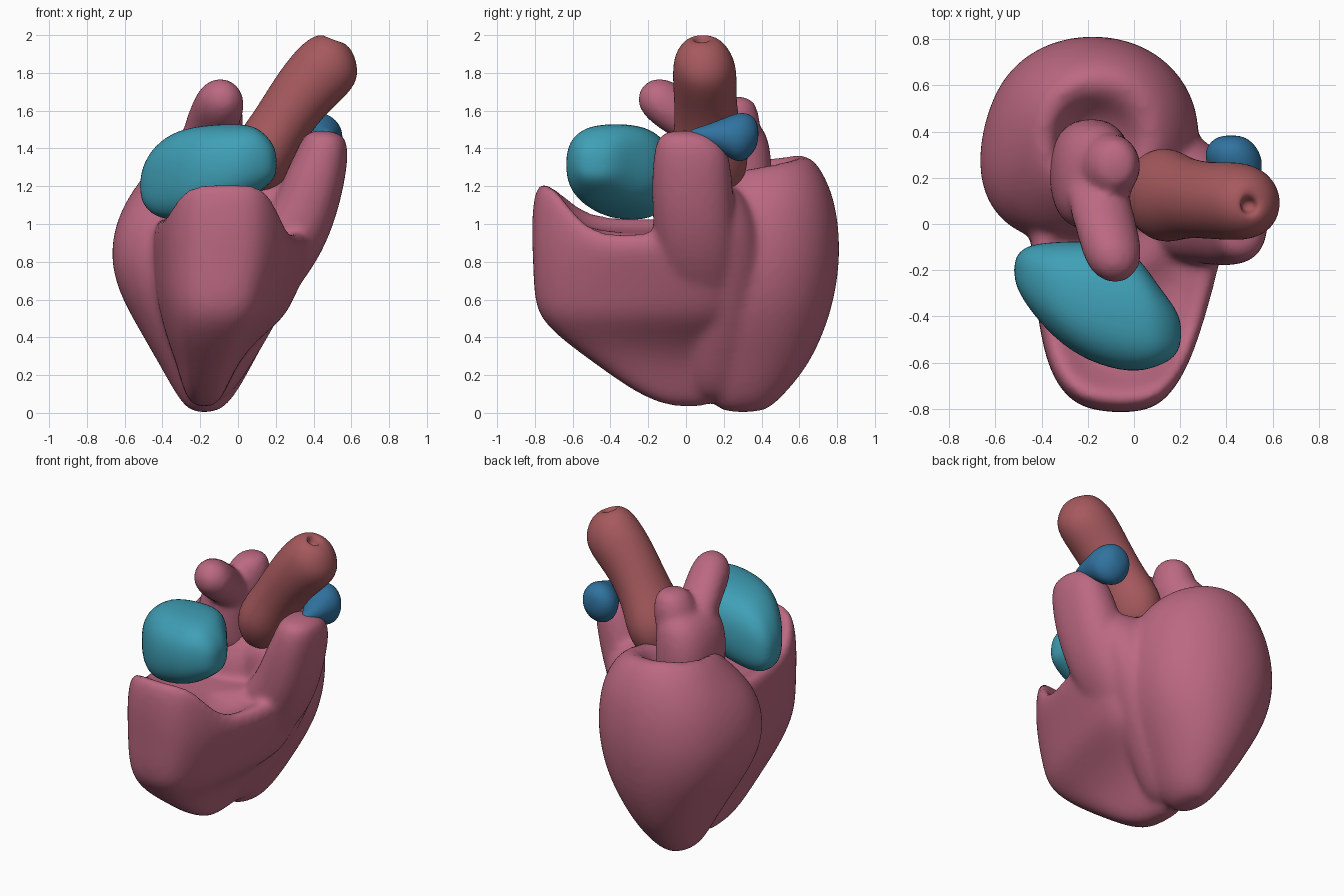
import bpy, bmesh, math

SIDES = 20


def material(name, rgb):
    m = bpy.data.materials.new(name)
    m.diffuse_color = (*rgb, 1)
    return m


def loft(bm, rings, p=2.0, swap=False, warp=None):
    """Skin superellipse rings (x, y, z, rx, ry, tilt about y); swap exchanges y and z."""
    loops = []
    for x, y, z, rx, ry, tilt in rings:
        t, loop = math.radians(tilt), []
        for i in range(SIDES):
            a = 2 * math.pi * i / SIDES
            c, s = math.cos(a), math.sin(a)
            u = rx * math.copysign(abs(c) ** (2 / p), c)
            v = ry * math.copysign(abs(s) ** (2 / p), s)
            co = (x + u * math.cos(t), y + v, z - u * math.sin(t))
            if swap:
                co = (co[0], co[2], co[1])
            if warp:
                co = warp(*co)
            loop.append(bm.verts.new(co))
        loops.append(loop)
    for a, b in zip(loops, loops[1:]):
        for i in range(SIDES):
            j = (i + 1) % SIDES
            bm.faces.new((a[i], a[j], b[j], b[i]))
    bm.faces.new(loops[0][::-1])
    bm.faces.new(loops[-1])


def finish(name, bm, mat, merge=0):
    """Make a smooth object; merge > 0 blends overlapping lofts into one skin."""
    bmesh.ops.recalc_face_normals(bm, faces=bm.faces)
    for f in bm.faces:
        f.smooth = True
    me = bpy.data.meshes.new(name)
    bm.to_mesh(me)
    bm.free()
    me.materials.append(mat)
    ob = bpy.data.objects.new(name, me)
    bpy.context.collection.objects.link(ob)
    sub = ob.modifiers.new("subdivide", 'SUBSURF')
    sub.levels = sub.render_levels = 2
    if merge:
        r = ob.modifiers.new("merge", 'REMESH')
        r.mode = 'VOXEL'
        r.voxel_size = 0.02
        r.use_smooth_shade = True
        s = ob.modifiers.new("soften", 'SMOOTH')
        s.factor = 0.5
        s.iterations = merge
    return ob


pink = material("muscle_pink", (0.50, 0.14, 0.22))
red = material("artery_red", (0.38, 0.10, 0.11))
teal = material("atrium_teal", (0.05, 0.35, 0.47))
blue = material("vessel_blue", (0.03, 0.17, 0.35))


# Ventricles: rounded back chamber, fuller at the front left, top rising to the back
def back_chamber(x, y, z):
    d = .2 * max(0, .20 - x - y - .35) * min(1, z / .6)
    if z > 1.0:
        z += .17 * (y - .55) * min(1, (z - 1.0) / .2)
    return x - d, y - d, z


bm = bmesh.new()
loft(bm, [
    (-.18, .30, .00, .06, .11, 0), (-.17, .31, .06, .14, .18, 0),
    (-.17, .35, .25, .245, .31, 0), (-.17, .375, .50, .385, .39, 0),
    (-.18, .38, .68, .45, .425, 0), (-.18, .38, .87, .475, .445, 0),
    (-.17, .38, 1.10, .44, .42, 0), (-.15, .38, 1.27, .35, .34, 4),
    (-.15, .38, 1.36, .26, .26, 5), (-.16, .37, 1.34, .18, .18, 4),
    (-.18, .33, 1.20, .12, .13, 0)], p=2.08, warp=back_chamber)


# Front chamber: open bowl, narrower and taller at the front, rim lower on the right
def bowl(x, y, z):
    k = .35 if x > -.06 else .15
    x = -.06 + (x + .06) * (1 + k * (y + .26) / .55)
    lift = min(1, max(0, (-.5 - y) / .2))
    if z > .9:
        z += .22 * lift * (z - .9) / .1
        if x > 0 and -.6 < y < -.2:
            z -= .06
        elif x < -.2 and y > -.55:
            z += .03
    return x, y, z


loft(bm, [
    (-.17, .02, .03, .05, .10, 0), (-.17, -.03, .10, .10, .23, 0),
    (-.16, -.13, .25, .15, .34, 0), (-.14, -.20, .38, .22, .45, 0),
    (-.09, -.24, .50, .305, .54, 0), (-.08, -.25, .62, .345, .56, 0),
    (-.05, -.25, .80, .385, .565, 0), (-.04, -.25, .93, .40, .575, 0),
    (-.04, -.25, 1.0, .375, .555, 0), (-.04, -.25, 1.0, .31, .47, 0),
    (-.04, -.24, .94, .25, .38, 0), (-.04, -.24, .96, .10, .15, 0)],
    p=3.2, warp=bowl)

# Outflow horn rising on the right
loft(bm, [
    (.03, .08, .50, .15, .20, 20), (.10, .08, .66, .18, .22, 20),
    (.24, .06, .87, .20, .23, 20), (.35, .04, 1.06, .175, .22, 12),
    (.41, .03, 1.25, .16, .215, 8), (.455, .03, 1.40, .135, .20, 6),
    (.465, -.01, 1.50, .10, .13, 5)], p=2.3)

# Wall filling the groove between both chambers and the horn
loft(bm, [
    (-.15, .16, .05, .09, .15, 0), (-.09, .18, .28, .18, .20, 0),
    (.00, .21, .50, .22, .22, 0), (.10, .22, .80, .265, .22, 0),
    (.14, .20, 1.0, .29, .20, 0), (.18, .16, 1.13, .24, .17, 0),
    (.20, .14, 1.22, .14, .10, 0)])
finish("ventricles", bm, pink, 10)

# Left atrium: body with a front stump and a broad back shoulder
bm = bmesh.new()
loft(bm, [
    (-.17, .23, 1.00, .17, .20, 0), (-.19, .215, 1.22, .185, .25, 0),
    (-.18, .21, 1.43, .175, .24, 0), (-.13, .20, 1.57, .12, .19, 0)], p=2.4)
loft(bm, [
    (-.17, 1.43, .22, .13, .13, 0), (-.15, 1.50, .09, .14, .15, 0),
    (-.11, 1.60, -.05, .135, .155, 0), (-.09, 1.645, -.15, .13, .135, 0),
    (-.085, 1.66, -.22, .09, .09, 0), (-.08, 1.66, -.255, .03, .03, 0)], swap=True)
loft(bm, [
    (-.14, .23, 1.35, .15, .16, 0), (-.11, .25, 1.50, .14, .15, 0),
    (-.09, .255, 1.61, .12, .13, 0), (-.08, .26, 1.68, .07, .08, 0)])
finish("left_atrium", bm, pink, 8)

# Right atrium, lofted from left to right
bm = bmesh.new()
loft(bm, [
    (-.52, -.20, 1.20, .06, .05, 90), (-.47, -.22, 1.22, .17, .13, 90),
    (-.35, -.285, 1.25, .24, .21, 90), (-.20, -.335, 1.28, .245, .265, 90),
    (-.01, -.37, 1.31, .225, .28, 90), (.10, -.44, 1.34, .18, .18, 90),
    (.18, -.47, 1.33, .11, .11, 90), (.205, -.47, 1.32, .05, .04, 90)], p=2.5)
finish("right_atrium", bm, teal)

# Aorta: wide root, leaning trunk, small opening at the upper end
bm = bmesh.new()
loft(bm, [
    (.10, .14, 1.16, .08, .09, 0), (.10, .14, 1.21, .14, .16, 5),
    (.12, .125, 1.36, .185, .22, 15), (.21, .115, 1.50, .155, .175, 35),
    (.32, .10, 1.67, .165, .165, 38), (.45, .10, 1.81, .185, .175, 40),
    (.52, .09, 1.89, .165, .15, 40), (.53, .09, 1.965, .09, .09, 25),
    (.50, .08, 1.985, .035, .035, 10), (.49, .08, 1.93, .03, .025, 10)])
finish("aorta", bm, red)

# Pulmonary vessel behind the horn, lofted front to back
bm = bmesh.new()
loft(bm, [
    (.47, 1.48, .02, .02, .02, 0), (.47, 1.47, .08, .055, .045, 0),
    (.45, 1.465, .20, .10, .095, 0), (.43, 1.455, .28, .13, .14, 0),
    (.42, 1.47, .345, .105, .115, 0), (.42, 1.48, .385, .05, .05, 0)], swap=True)
finish("pulmonary_vessel", bm, blue)
